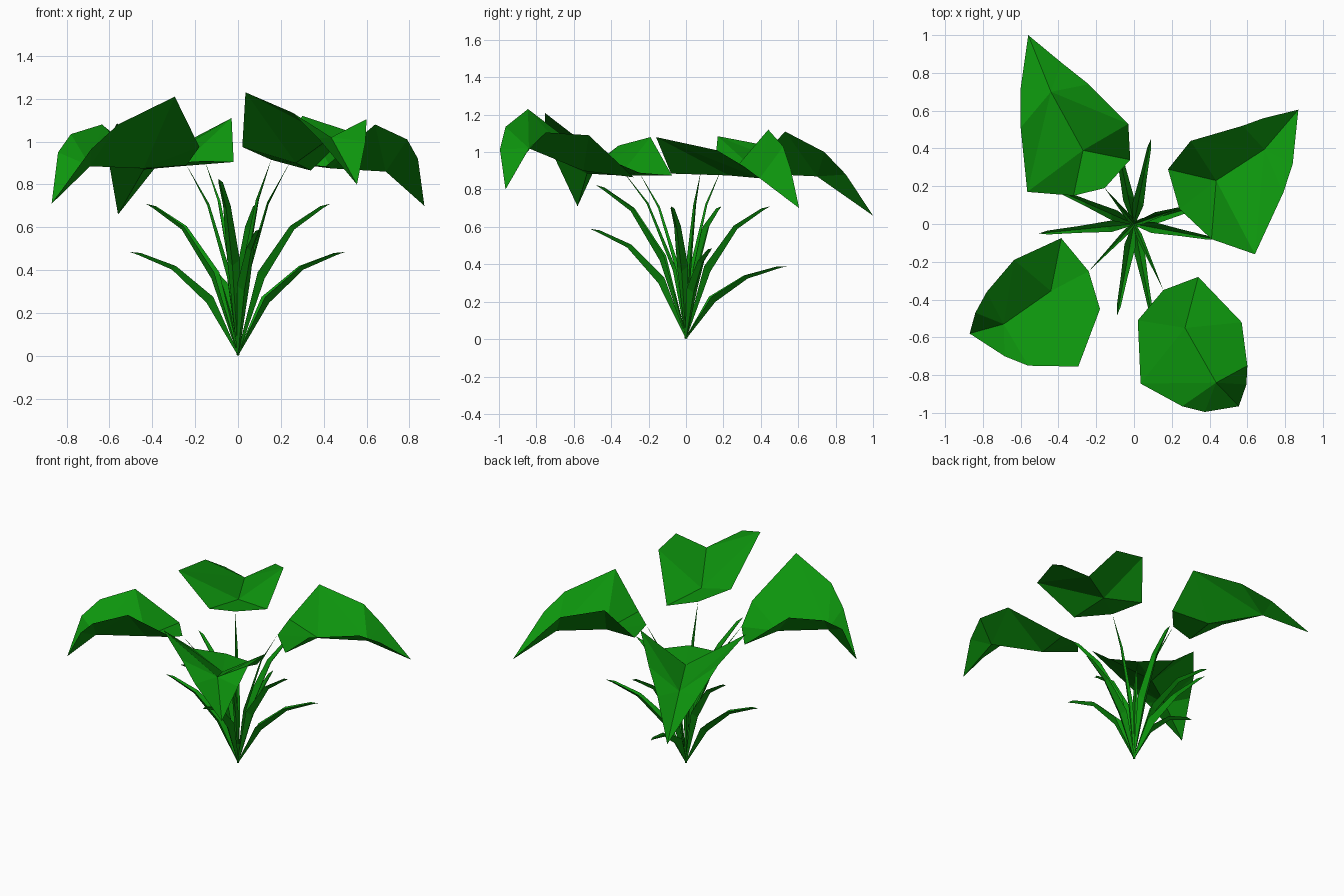
import bpy
import bmesh
from mathutils import Vector

cube = bpy.data.objects.get("Cube")
if cube:
    bpy.data.objects.remove(cube, do_unlink=True)

# One green for the whole plant
green = bpy.data.materials.new("leaf_green")
green.use_nodes = True
green.diffuse_color = (0.004, 0.3, 0.004, 1)
bsdf = next(n for n in green.node_tree.nodes if n.type == 'BSDF_PRINCIPLED')
bsdf.inputs["Base Color"].default_value = green.diffuse_color
bsdf.inputs["Roughness"].default_value = 0.8


def finish(name, bm):
    """Turn every face upward and link the mesh as an object."""
    bm.normal_update()
    for face in bm.faces:
        if face.normal.z < 0:
            face.normal_flip()
    mesh = bpy.data.meshes.new(name)
    bm.to_mesh(mesh)
    bm.free()
    mesh.materials.append(green)
    obj = bpy.data.objects.new(name, mesh)
    bpy.context.collection.objects.link(obj)


def broad_leaf(name, rib, side_a, side_b):
    """Folded leaf: a rib (base, two bends, tip) with a four-point edge each side."""
    bm = bmesh.new()
    base, low, high, tip = [bm.verts.new(p) for p in rib]
    for side in (side_a, side_b):
        root, wide, shoulder, end = [bm.verts.new(p) for p in side]
        for corners in ((base, root, low), (root, wide, low),
                        (low, wide, high), (wide, shoulder, high),
                        (high, shoulder, end), (high, end, tip)):
            bm.faces.new(corners)
    finish(name, bm)


def blade(name, tip, stations, width, fold):
    """V-folded strip from the root to the tip; stations are (reach, rise, width)."""
    bm = bmesh.new()
    tip = Vector(tip)
    out = Vector((tip.x, tip.y, 0))
    across = Vector((-tip.y, tip.x, 0)).normalized()
    rows = []
    for reach, rise, wide in stations:
        rib = out * reach + Vector((0, 0, tip.z * rise))
        half = across * width * wide
        # The edges lift inward and up from the rib
        lift = (Vector((0, 0, 1)) - out.normalized()) * fold * wide
        rows.append([bm.verts.new(p) for p in
                     (rib + half + lift, rib, rib - half + lift)])
    for lower, upper in zip(rows, rows[1:]):
        for i in range(2):
            bm.faces.new((lower[i], lower[i + 1], upper[i + 1], upper[i]))
    end = bm.verts.new(tip)
    for i in range(2):
        bm.faces.new((rows[-1][i], rows[-1][i + 1], end))
    finish(name, bm)


# Four broad leaves
leaf_bases = {
    "back_right": (-0.155, 0.19, 0.91),
    "back_left": (0.24, 0.08, 0.9),
    "front_right": (-0.24, -0.25, 0.89),
    "front_left": (0.155, -0.35, 0.915),
}

broad_leaf("back_right_leaf",
           [leaf_bases["back_right"], (-0.27, 0.39, 0.885),
            (-0.44, 0.7, 0.87), (-0.56, 1, 0.66)],
           [(-0.02, 0.34, 0.905), (-0.03, 0.53, 1.11),
            (-0.24, 0.74, 1), (-0.385, 0.855, 0.88)],
           [(-0.32, 0.15, 0.9), (-0.565, 0.17, 1.085),
            (-0.6, 0.51, 1.02), (-0.6, 0.72, 0.89)])

broad_leaf("back_left_leaf",
           [leaf_bases["back_left"], (0.435, 0.23, 0.875),
            (0.69, 0.395, 0.86), (0.87, 0.605, 0.7)],
           [(0.18, 0.29, 0.91), (0.3, 0.44, 1.12),
            (0.575, 0.52, 1.03), (0.685, 0.56, 0.91)],
           [(0.41, -0.08, 0.885), (0.64, -0.16, 1.08),
            (0.79, 0.165, 1.01), (0.84, 0.315, 0.92)])

broad_leaf("front_right_leaf",
           [leaf_bases["front_right"], (-0.44, -0.355, 0.875),
            (-0.69, -0.53, 0.885), (-0.87, -0.58, 0.71)],
           [(-0.385, -0.075, 0.875), (-0.635, -0.19, 1.08),
            (-0.78, -0.36, 1.035), (-0.84, -0.47, 0.95)],
           [(-0.18, -0.45, 0.975), (-0.295, -0.755, 1.21),
            (-0.56, -0.75, 1.08), (-0.685, -0.7, 0.965)])

broad_leaf("front_left_leaf",
           [leaf_bases["front_left"], (0.27, -0.55, 0.9),
            (0.435, -0.84, 1.02), (0.555, -0.965, 0.8)],
           [(0.02, -0.51, 0.975), (0.035, -0.845, 1.23),
            (0.255, -0.965, 1.135), (0.375, -0.995, 1.015)],
           [(0.34, -0.28, 0.865), (0.57, -0.52, 1.09),
            (0.6, -0.75, 1.105), (0.595, -0.85, 1)])

# Thin stems carrying the broad leaves
stem_shape = [(0, 0, 0.4), (0.2, 0.4, 1), (0.6, 0.79, 0.5)]
for place, top in leaf_bases.items():
    blade(place + "_stem", top, stem_shape, 0.016, 0.012)

# Short blades around the root, in pairs
blade_shape = [(0, 0, 0.15), (0.29, 0.51, 1), (0.61, 0.83, 0.6), (0.92, 0.97, 0.35)]
blade_tips = {
    "right_low": (-0.505, -0.05, 0.485),
    "right_tall": (-0.43, 0.19, 0.71),
    "left_low": (0.5, 0.14, 0.485),
    "left_tall": (0.43, -0.08, 0.71),
    "back_low": (-0.115, 0.54, 0.39),
    "back_tall": (0.09, 0.45, 0.71),
    "front_low": (0.1, -0.515, 0.59),
    "front_tall": (-0.09, -0.485, 0.825),
}
for place, tip in blade_tips.items():
    blade(place + "_blade", tip, blade_shape, 0.03, 0.028)
